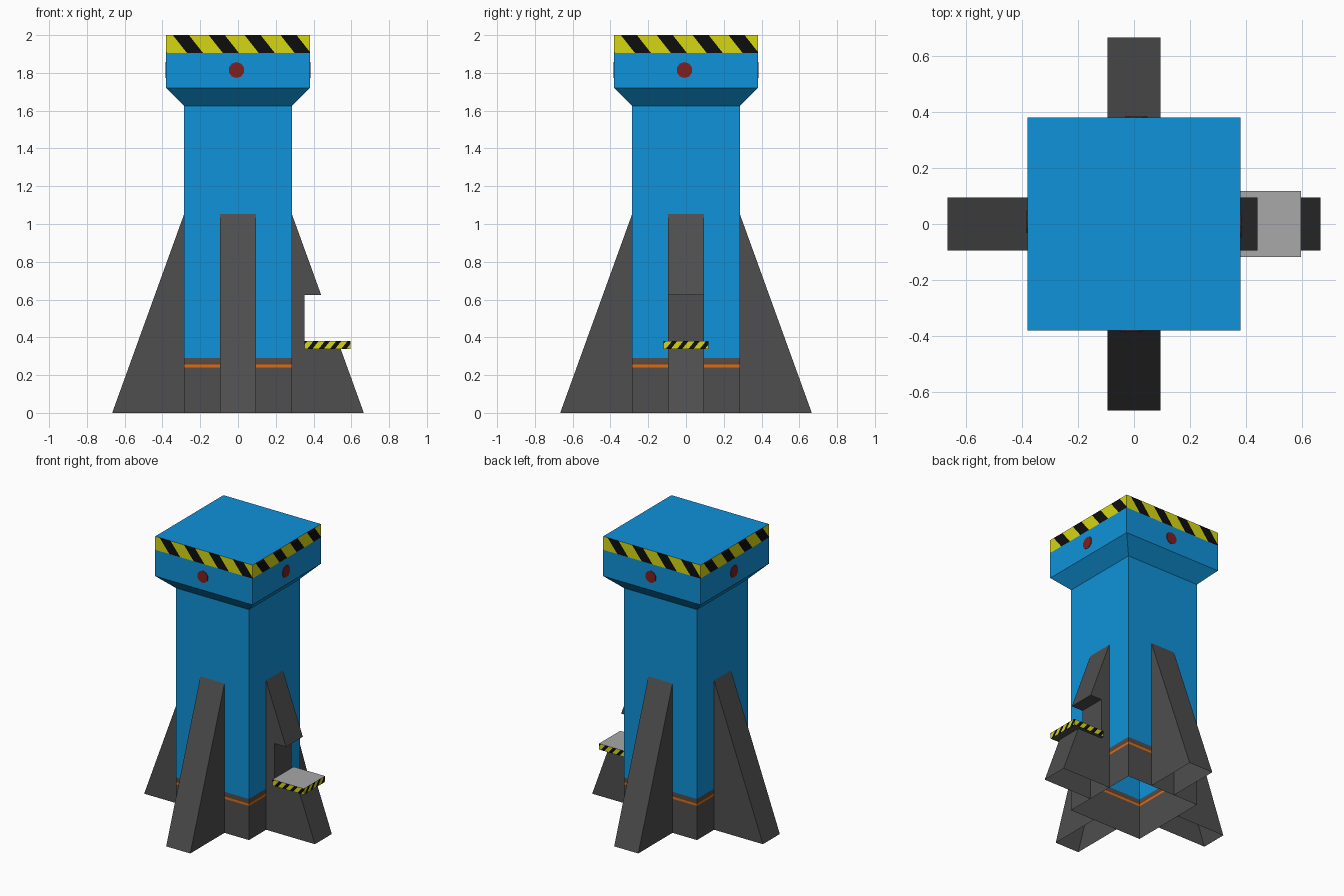
import bpy, bmesh, math
from mathutils import Vector, Matrix

if "Cube" in bpy.data.objects:
    bpy.data.objects.remove(bpy.data.objects["Cube"])


def material(name, r, g, b):
    m = bpy.data.materials.new(name)
    lin = [(c / 255 / 12.92) if c < 11 else ((c / 255 + 0.055) / 1.055) ** 2.4 for c in (r, g, b)]
    m.diffuse_color = (*lin, 1)
    m.use_nodes = True
    m.node_tree.nodes["Principled BSDF"].inputs["Base Color"].default_value = m.diffuse_color
    return m


BLUE = material("blue paint", 15, 146, 216)
GREY = material("dark grey", 78, 78, 78)
ORANGE = material("orange line", 222, 108, 20)
BROWN = material("brown line", 98, 70, 52)
YELLOW = material("hazard yellow", 214, 214, 18)
BLACK = material("hazard black", 13, 13, 13)
LIGHT = material("light grey", 168, 168, 168)
RED = material("dark red", 128, 30, 30)
UP = Vector((0, 0, 1))


def finish(bm, name, mats):
    bmesh.ops.recalc_face_normals(bm, faces=bm.faces[:])
    me = bpy.data.meshes.new(name)
    bm.to_mesh(me)
    bm.free()
    for m in mats:
        me.materials.append(m)
    ob = bpy.data.objects.new(name, me)
    bpy.context.collection.objects.link(ob)
    return ob


def loft(bm, rings, mats, cap_mat):
    """Stack square rings (half width, z); one material slot per level, open below."""
    loops = [[bm.verts.new((sx * h, sy * h, z)) for sx, sy in ((-1, -1), (1, -1), (1, 1), (-1, 1))]
             for h, z in rings]
    for a, b, m in zip(loops, loops[1:], mats):
        for i in range(4):
            j = (i + 1) % 4
            bm.faces.new((a[i], a[j], b[j], b[i])).material_index = m
    bm.faces.new(loops[-1]).material_index = cap_mat


def stripe(bm, centre, z0, lean, start, period, black, pick, y_slot, b_slot):
    """Cut diagonal hazard stripes into the chosen upright faces."""
    for k in range(4):
        n = Matrix.Rotation(k * math.pi / 2, 3, 'Z') @ Vector((0, -1, 0))
        u = UP.cross(n)
        base = centre + UP * z0
        bm.normal_update()
        faces = [f for f in bm.faces if f.normal.dot(n) > 0.99 and pick(f)]
        for i in range(-6, 7):
            for off in (0, black):
                c = start + i * period + off
                geom = faces + list({e for f in faces for e in f.edges}) + list({v for f in faces for v in f.verts})
                res = bmesh.ops.bisect_plane(bm, geom=geom, dist=1e-5, plane_co=base + u * c,
                                             plane_no=(u + UP * lean).normalized())
                faces = [g for g in res['geom'] if isinstance(g, bmesh.types.BMFace)]
        for f in faces:
            p = f.calc_center_median() - base
            t = p.dot(u) + lean * p.z
            f.material_index = b_slot if (t - start) % period < black else y_slot


# Tower: grey base with orange line, blue shaft, flared head with hazard band
bm = bmesh.new()
loft(bm, [(.285, 0), (.285, .24), (.285, .256), (.285, .27), (.285, .29), (.285, 1.625),
          (.38, 1.72), (.38, 1.905), (.38, 2.0)], [1, 2, 3, 1, 0, 0, 0, 4], 0)
stripe(bm, Vector((0, 0, 0)), 1.905, .79, -.27, .19, .085,
       lambda f: f.calc_center_median().z > 1.91, 4, 5)
finish(bm, "tower", [BLUE, GREY, ORANGE, BROWN, YELLOW, BLACK])


# Buttress fins: extruded side profiles, open underneath and against the tower
def fin(name, profile, angle):
    bm = bmesh.new()
    sides = [[bm.verts.new((x, y, z)) for x, z in profile] for y in (-.094, .094)]
    a, b = sides
    bm.faces.new(a)
    bm.faces.new(b[::-1])
    # the first edge is the ground, the last edge touches the tower
    for i in range(1, len(profile) - 1):
        bm.faces.new((a[i + 1], a[i], b[i], b[i + 1]))
    bmesh.ops.rotate(bm, verts=bm.verts[:], matrix=Matrix.Rotation(angle, 3, 'Z'))
    finish(bm, name, [GREY])


plain = [(.285, 0), (.666, 0), (.285, 1.053)]
notched = [(.285, 0), (.666, 0), (.543, .34), (.352, .34), (.352, .625), (.44, .625), (.285, 1.053)]
for name, prof, turn in (("right_notched_fin", notched, 0), ("back_fin", plain, 1),
                         ("left_fin", plain, 2), ("front_fin", plain, 3)):
    fin(name, prof, turn * math.pi / 2)

# Step platform in the notch
bm = bmesh.new()
centre = Vector((.474, 0, .36))
bmesh.ops.create_cube(bm, size=1)
bmesh.ops.scale(bm, vec=(.244, .236, .042), verts=bm.verts[:])
bmesh.ops.translate(bm, vec=centre, verts=bm.verts[:])
bm.normal_update()
for f in bm.faces:
    f.material_index = 0 if f.normal.z > .5 else 1
stripe(bm, centre, 0, -.8, -.09, .06, .027, lambda f: True, 2, 3)
finish(bm, "step_platform", [LIGHT, GREY, YELLOW, BLACK])

# Red lamps: thin discs on each side of the head
for k, side in enumerate(("front", "right", "back", "left")):
    bm = bmesh.new()
    place = (Matrix.Rotation(k * math.pi / 2, 4, 'Z') @ Matrix.Translation((-.008, -.381, 1.815))
             @ Matrix.Rotation(math.pi / 2, 4, 'X'))
    bmesh.ops.create_cone(bm, cap_ends=True, segments=10, radius1=.042, radius2=.042, depth=.006, matrix=place)
    finish(bm, side + "_lamp", [RED])
